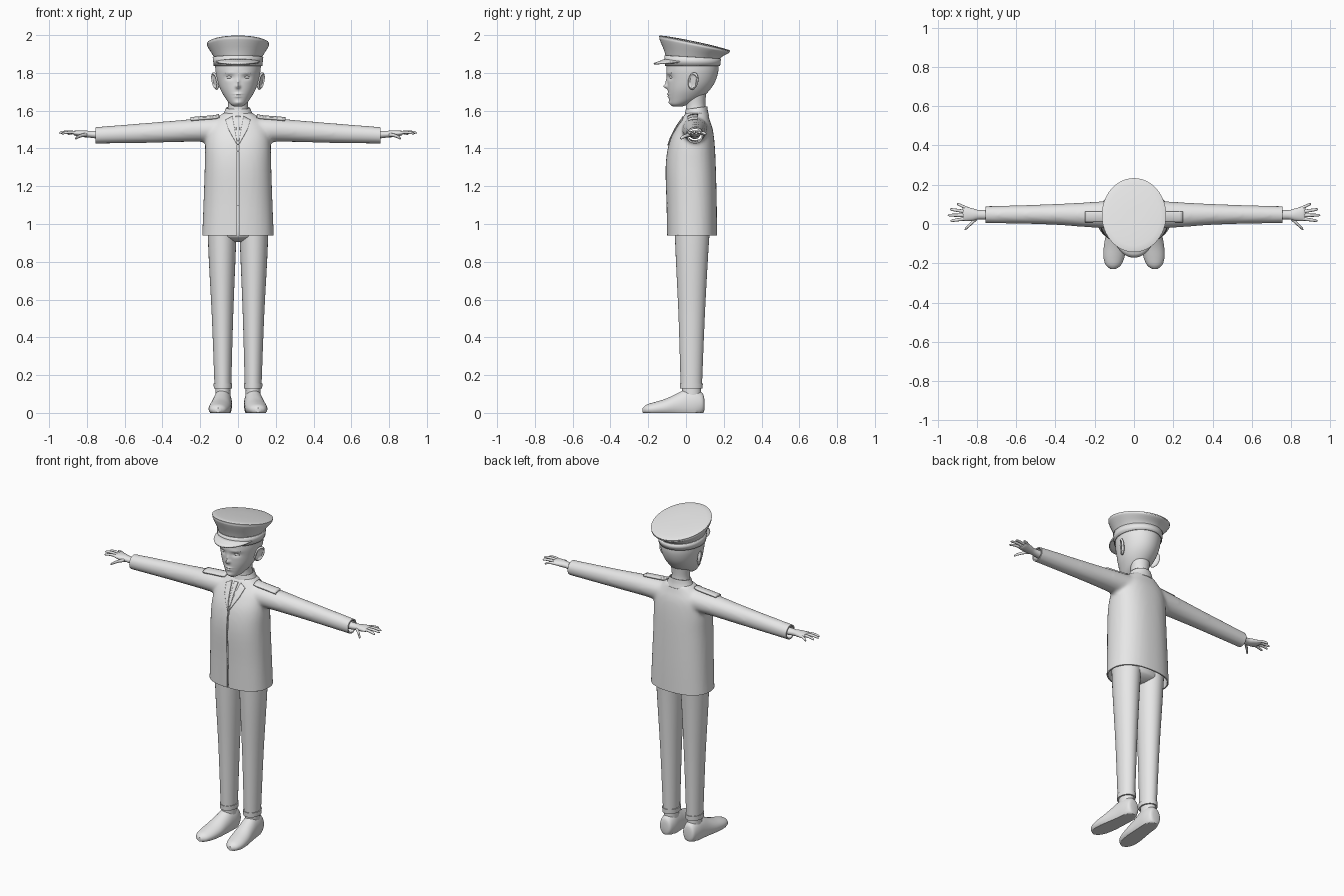
import bpy, bmesh
from math import cos, sin, pi, exp, radians
from mathutils import Vector, Matrix
from mathutils.bvhtree import BVHTree

cube = bpy.data.objects.get("Cube")
if cube:
    bpy.data.objects.remove(cube)

grey = bpy.data.materials.new("plain_grey")
grey.use_nodes = True
grey.diffuse_color = (0.8, 0.8, 0.8, 1)
grey.node_tree.nodes["Principled BSDF"].inputs["Base Color"].default_value = (0.8, 0.8, 0.8, 1)


def finish(name, bm, mirror=False, thick=0, offset=-1, angle=40):
    """Turn a bmesh into a smooth shaded object, optionally mirrored and thickened."""
    bmesh.ops.recalc_face_normals(bm, faces=bm.faces)
    mesh = bpy.data.meshes.new(name)
    bm.to_mesh(mesh)
    bm.free()
    mesh.materials.append(grey)
    for p in mesh.polygons:
        p.use_smooth = True
    mesh.set_sharp_from_angle(angle=radians(angle))
    ob = bpy.data.objects.new(name, mesh)
    bpy.context.collection.objects.link(ob)
    if thick:
        mod = ob.modifiers.new("thickness", "SOLIDIFY")
        mod.thickness, mod.offset = thick, offset
    if mirror:
        ob.modifiers.new("mirror", "MIRROR").use_mirror_merge = False
    return ob


def spline(rows, steps):
    """Catmull-Rom interpolation between rows of numbers."""
    out = []
    for i in range(len(rows) - 1):
        a, b, c, d = (rows[max(0, min(len(rows) - 1, i + k))] for k in (-1, 0, 1, 2))
        for s in range(steps):
            t = s / steps
            out.append([q + 0.5 * t * (r - p + t * (2 * p - 5 * q + 4 * r - s4 + t * (3 * (q - r) + s4 - p)))
                        for p, q, r, s4 in zip(a, b, c, d)])
    return out + [list(rows[-1])]


def loft(rows, axis="z", n=32, steps=4, power=2.0, bm=None, side=1, caps=True):
    """Skin ovals (position, centre u, centre v, radius u, radius v[, tilt]) along an axis."""
    bm = bm or bmesh.new()
    rings = []
    for row in spline(rows, steps):
        t, cu, cv, ru, rv = row[:5]
        tilt = row[5] if len(row) > 5 else 0
        ring = []
        for k in range(n):
            c, s = cos(2 * pi * k / n), sin(2 * pi * k / n)
            du = ru * abs(c) ** (2 / power) * (1 if c > 0 else -1)
            dv = rv * abs(s) ** (2 / power) * (1 if s > 0 else -1)
            u, v, w = cu + du, cv + dv, t + tilt * dv
            co = {"z": (u, v, w), "x": (side * w, u, v), "y": (u, w, v)}[axis]
            ring.append(bm.verts.new(co))
        rings.append(ring)
    for a, b in zip(rings, rings[1:]):
        for k in range(n):
            bm.faces.new((a[k], a[(k + 1) % n], b[(k + 1) % n], b[k]))
    if caps:
        bm.faces.new(rings[0])
        bm.faces.new(rings[-1])
    return bm


def ellipsoid(loc, scale, rot=(0, 0, 0)):
    bm = bmesh.new()
    bmesh.ops.create_uvsphere(bm, u_segments=20, v_segments=14, radius=1)
    m = Matrix.Translation(loc)
    for a, ax in zip(rot, "XYZ"):
        m = m @ Matrix.Rotation(radians(a), 4, ax)
    return bm, m @ Matrix.Diagonal((*scale, 1))


# Jacket: body and sleeves fused into one cloth surface
bm = loft([(.88, 0, .033, .192, .132), (1.1, 0, .03, .183, .133), (1.3, 0, .025, .176, .133),
           (1.42, 0, .03, .173, .122), (1.5, 0, .042, .16, .1), (1.55, 0, .05, .125, .076),
           (1.59, 0, .057, .075, .058)], power=2.35, n=48)
for side in (1, -1):
    loft([(.04, .05, 1.497, .075, .073), (.2, .047, 1.497, .066, .062),
          (.45, .049, 1.484, .051, .054), (.8, .047, 1.467, .043, .043)],
         axis="x", bm=bm, side=side)
raw = finish("jacket_base", bm)
mod = raw.modifiers.new("fuse", "REMESH")
mod.mode, mod.voxel_size = "VOXEL", 0.011
mod = raw.modifiers.new("relax", "SMOOTH")
mod.factor, mod.iterations = 0.5, 6
fused = bpy.data.meshes.new_from_object(raw.evaluated_get(bpy.context.evaluated_depsgraph_get()))
bpy.data.objects.remove(raw)
bm = bmesh.new()
bm.from_mesh(fused)
bpy.data.meshes.remove(fused)
cloth = BVHTree.FromBMesh(bm)


def cut(co, no, clear=True):
    bmesh.ops.bisect_plane(bm, geom=bm.verts[:] + bm.edges[:] + bm.faces[:],
                           plane_co=co, plane_no=no, clear_outer=clear)


# Open hem, open cuffs and the front opening
cut((0, 0, .94), (0, 0, -1))
for side in (1, -1):
    cut((side * .755, 0, 0), (side, 0, 0))
    cut((side * .004, 0, 0), (1, 0, 0), False)
gap = [f for f in bm.faces if abs(f.calc_center_median().x) < .004
       and f.calc_center_median().y < 0 and f.calc_center_median().z < 1.42]
bmesh.ops.delete(bm, geom=gap, context="FACES")
finish("jacket", bm, thick=.008)


def patch(name, corners, thick, lift=0, down=False, mirror=True, res=8):
    """A four cornered panel laid on the jacket from the front or from above."""
    bm = bmesh.new()
    a, b, c, d = (Vector(p) for p in corners)
    grid = []
    for i in range(res + 1):
        row = []
        for j in range(res + 1):
            p = a.lerp(b, i / res).lerp(d.lerp(c, i / res), j / res)
            start, way = ((p.x, p.y, 3), (0, 0, -1)) if down else ((p.x, -1, p.y), (0, 1, 0))
            hit = cloth.ray_cast(Vector(start), Vector(way))[0]
            row.append(bm.verts.new(hit - Vector(way) * lift))
        grid.append(row)
    for i in range(res):
        for j in range(res):
            bm.faces.new((grid[i][j], grid[i + 1][j], grid[i + 1][j + 1], grid[i][j + 1]))
    return finish(name, bm, mirror, thick, 0)


# Lapels, tie and shoulder boards
patch("lapel", [(.03, 1.57), (.065, 1.55), (.05, 1.5), (.002, 1.415)], .006, .003)
patch("tie", [(-.012, 1.57), (.012, 1.57), (.007, 1.44), (-.007, 1.44)], .005, .002, mirror=False)
patch("shoulder_board", [(.1, .012), (.25, .012), (.25, .062), (.1, .062)], .013, .006, down=True)

# Neck and shirt collar
finish("neck", loft([(1.54, 0, .055, .062, .058), (1.6, 0, .052, .054, .053), (1.64, 0, .05, .052, .052),
                     (1.7, 0, .05, .06, .058)]))
finish("collar", loft([(1.565, 0, .055, .088, .068, .1), (1.59, 0, .055, .074, .061, .12),
                       (1.615, 0, .056, .064, .057, .14)], caps=False), thick=.006)

# Head, with the face shaped by soft pushes
bm = loft([(1.622, 0, -.045, .02, .025), (1.635, 0, -.033, .042, .05), (1.665, 0, -.006, .066, .085),
           (1.71, 0, .015, .092, .111), (1.76, 0, .029, .109, .128), (1.82, 0, .034, .12, .138),
           (1.87, 0, .035, .115, .128), (1.91, 0, .035, .07, .08)], n=96, steps=10)
pushes = [  # x, z, width, height, depth
    (0, 1.728, .011, .011, .02), (0, 1.75, .008, .02, .01), (.045, 1.777, .022, .013, -.009),
    (0, 1.687, .02, .006, .007), (0, 1.675, .016, .005, .006), (0, 1.681, .024, .002, -.004),
    (0, 1.642, .02, .01, .006), (.045, 1.8, .03, .008, .003)]
for v in bm.verts:
    if v.co.y < 0:
        v.co.y -= sum(d * exp(-((abs(v.co.x) - x) / w) ** 2 - ((v.co.z - z) / h) ** 2)
                      for x, z, w, h, d in pushes)
finish("head", bm, angle=70)

# Eyes, brows and ears
bm, m = ellipsoid((.045, -.077, 1.777), (.019, .009, .008), (0, 4, 22))
bm.transform(m)
finish("eye", bm, mirror=True)
finish("brow", loft([(.02, -.099, 1.797, .002, .002), (.045, -.092, 1.803, .004, .004),
                     (.07, -.077, 1.799, .002, .002)], axis="x", n=10), mirror=True)
bm, m = ellipsoid((.121, .038, 1.757), (.013, .03, .048), (-12, 14, -28))
for v in bm.verts:
    if v.co.x > 0 and (v.co.y ** 2 + v.co.z ** 2) < .5:
        v.co.x *= .15
bm.transform(m)
finish("ear", bm, mirror=True)

# Peaked cap: band, flared crown and visor
finish("cap_band", loft([(1.838, 0, .035, .123, .14), (1.884, 0, .035, .128, .144, -.06)],
                        n=48, steps=1, caps=False), thick=.006)
finish("cap_crown", loft([(1.88, 0, .035, .126, .142, -.06), (1.905, 0, .037, .14, .155, -.12),
                          (1.94, 0, .044, .161, .183, -.19), (1.95, 0, .045, .163, .186, -.2),
                          (1.96, 0, .045, .156, .18, -.21), (1.966, 0, .045, .08, .09, -.21),
                          (1.967, 0, .045, .01, .01, -.21)], n=48, steps=3))
bm = bmesh.new()
strip = []
for k in range(33):
    a = radians(-68 + 136 * k / 32)
    reach = max(0, cos(a * 90 / 68)) ** .7
    strip.append([bm.verts.new(((.126 + .004 * f * reach) * sin(a),
                                .035 - .141 * cos(a) - .064 * f * reach,
                                1.872 - .024 * f * reach - .02 * (1 - cos(a))))
                  for f in (0, .35, .7, 1)])
for p, q in zip(strip, strip[1:]):
    for i in range(3):
        bm.faces.new((p[i], p[i + 1], q[i + 1], q[i]))
bmesh.ops.remove_doubles(bm, verts=bm.verts, dist=.0005)
finish("cap_visor", bm, thick=.008, offset=0)

# Trousers
finish("trouser_seat", loft([(.905, 0, .032, .06, .04), (.925, 0, .032, .13, .08),
                             (.96, 0, .032, .16, .094), (1.1, 0, .032, .15, .09)]))
finish("trouser_leg", loft([(.13, .08, .028, .044, .056), (.5, .082, .03, .056, .069),
                            (.8, .084, .031, .07, .084), (.97, .084, .033, .077, .093)]), mirror=True)
finish("trouser_cuff", loft([(.128, .08, .028, .048, .06), (.156, .08, .028, .049, .061)], steps=1),
       mirror=True)

# Shoes with flat soles
bm = loft([(.097, .08, .045, .022, .03), (.088, .08, .048, .038, .055), (.05, .08, .045, .048, .08),
           (0, .083, .042, .051, .082), (-.05, .088, .035, .054, .066), (-.11, .095, .026, .058, .048),
           (-.17, .102, .02, .053, .036), (-.21, .105, .017, .038, .026), (-.23, .106, .014, .012, .012)],
          axis="y")
for v in bm.verts:
    v.co.z = max(v.co.z, 0)
bmesh.ops.dissolve_degenerate(bm, dist=.0002, edges=bm.edges)
finish("shoe", bm, mirror=True)
finish("ankle", loft([(.06, .08, .03, .04, .05), (.15, .08, .028, .039, .05)], steps=1), mirror=True)

# Hands: palm, then four fingers and a thumb
finish("hand", loft([(.73, .047, 1.472, .027, .022), (.785, .047, 1.475, .023, .018),
                     (.82, .048, 1.478, .031, .018), (.86, .052, 1.481, .037, .014),
                     (.872, .053, 1.481, .033, .008)], axis="x"), mirror=True)
digits = {  # base x, y, z then tip x, y, z
    "index_finger": (.85, .028, 1.481, .934, .016, 1.478),
    "middle_finger": (.855, .044, 1.482, .948, .045, 1.482),
    "ring_finger": (.852, .062, 1.481, .937, .075, 1.48),
    "little_finger": (.845, .077, 1.479, .902, .104, 1.475),
    "thumb": (.8, .03, 1.472, .862, -.028, 1.452)}
for name, (x, y, z, tx, ty, tz) in digits.items():
    r = .011 if name == "thumb" else .009
    rows = [(x + (tx - x) * f, y + (ty - y) * f, z + (tz - z) * f + .006 * sin(pi * f), r * s, r * s * .9)
            for f, s in ((0, 1.05), (.35, .95), (.7, .85), (.92, .7), (1, .2))]
    finish(name, loft(rows, axis="x", n=12, steps=3), mirror=True)
